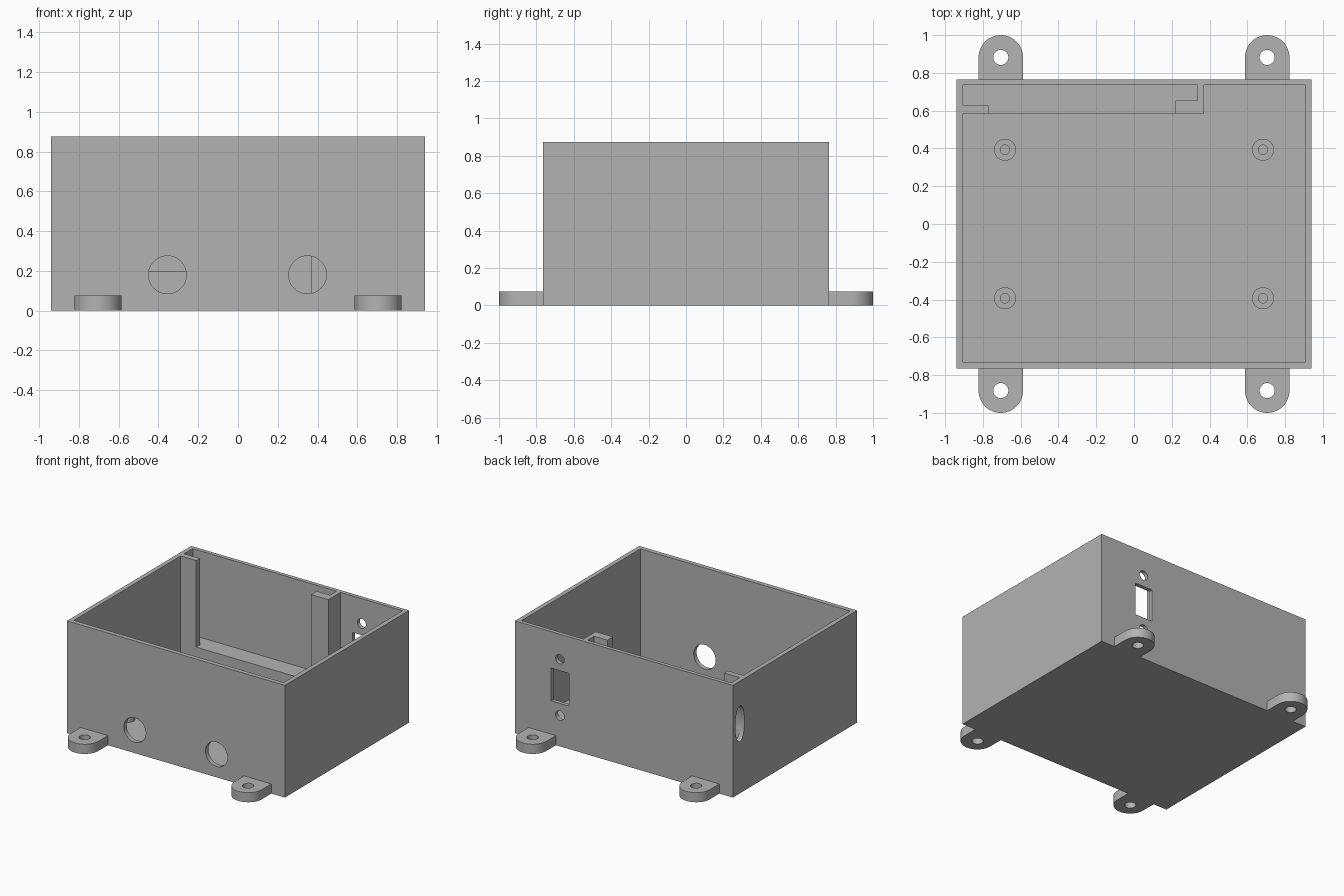
import bpy, bmesh
from math import pi, sin, cos, radians

if "Cube" in bpy.data.objects:
    bpy.data.objects.remove(bpy.data.objects["Cube"], do_unlink=True)

HX, HY, TOP = 0.94, 0.765, 0.875      # outer half sizes and height
IX, IY0, IY1 = 0.905, -0.73, 0.735    # inner wall faces
FLOOR, SILL = 0.035, 0.20

grey = bpy.data.materials.new("plain_grey")
grey.use_nodes = True
grey.diffuse_color = (0.45, 0.45, 0.45, 1)
grey.node_tree.nodes["Principled BSDF"].inputs["Base Color"].default_value = grey.diffuse_color


def prism(name, outline, z0, z1):
    """Extrude a plan outline from z0 to z1."""
    bm = bmesh.new()
    face = bm.faces.new([bm.verts.new((x, y, z0)) for x, y in outline])
    ext = bmesh.ops.extrude_face_region(bm, geom=[face])["geom"]
    for v in ext:
        if isinstance(v, bmesh.types.BMVert):
            v.co.z = z1
    bmesh.ops.recalc_face_normals(bm, faces=bm.faces)
    mesh = bpy.data.meshes.new(name)
    bm.to_mesh(mesh)
    bm.free()
    mesh.materials.append(grey)
    obj = bpy.data.objects.new(name, mesh)
    bpy.context.collection.objects.link(obj)
    return obj


def rect(x0, y0, x1, y1):
    return [(x0, y0), (x1, y0), (x1, y1), (x0, y1)]


def ring(x, y, rx, ry=None, n=48):
    ry = ry or rx
    return [(x + rx * cos(2 * pi * i / n), y + ry * sin(2 * pi * i / n)) for i in range(n)]


def cut(obj, cutter):
    """Subtract a cutter, then discard it."""
    cutter.hide_render = True
    mod = obj.modifiers.new("cut", 'BOOLEAN')
    mod.operation, mod.solver, mod.object = 'DIFFERENCE', 'EXACT', cutter
    bpy.ops.object.select_all(action='DESELECT')
    bpy.context.view_layer.objects.active = obj
    obj.select_set(True)
    bpy.ops.object.modifier_apply(modifier=mod.name)
    bpy.data.objects.remove(cutter, do_unlink=True)


def smooth(obj):
    bpy.ops.object.select_all(action='DESELECT')
    bpy.context.view_layer.objects.active = obj
    obj.select_set(True)
    bpy.ops.object.shade_smooth_by_angle(angle=radians(30))


# Open box with the guide rails and raised sill left standing along the back wall
box = prism("box_body", rect(-HX, -HY, HX, HY), 0, TOP)
main_room = [(-IX, IY0), (IX, IY0), (IX, IY1), (0.37, IY1), (0.37, 0.585), (-IX, 0.585)]
cut(box, prism("room_cutter", main_room, FLOOR, 1))
slot = [(-0.77, 0.5), (0.22, 0.5), (0.22, 0.655), (0.335, 0.655), (0.335, IY1),
        (-IX, IY1), (-IX, 0.63), (-0.77, 0.63)]
cut(box, prism("slot_cutter", slot, SILL, 1))

# Round holes in the front wall (outline y becomes height once tipped up)
def wall_cutter(outline, y, depth=0.06):
    c = prism("wall_cutter", outline, -depth, depth)
    c.rotation_euler.x = pi / 2
    c.location.y = y
    return c

for x in (-0.355, 0.35):
    cut(box, wall_cutter(ring(x, 0.18, 0.095), -0.75))

# Socket opening and its two screw holes in the back wall
cut(box, wall_cutter(rect(0.475, 0.335, 0.63, 0.59), 0.75))
for z in (0.24, 0.68):
    cut(box, wall_cutter(ring(0.552, z, 0.037), 0.75))

# Tall oval opening in the side wall beside the slot
side = prism("side_cutter", ring(0, 0, 0.14, 0.057), -0.06, 0.06)
side.rotation_euler.y = pi / 2
side.location = (-0.92, 0.678, 0.543)
cut(box, side)
smooth(box)

# Mounting lugs with bolt holes
for sx, side_x in ((-1, "right"), (1, "left")):
    for sy, side_y in ((-1, "front"), (1, "back")):
        cx, cy, r = sx * 0.705, sy * 0.882, 0.118
        arc = [(cx + r * cos(pi * i / 24), cy + sy * r * sin(pi * i / 24)) for i in range(25)]
        lug = prism(f"{side_y}_{side_x}_lug",
                    arc + [(cx - r, sy * HY), (cx + r, sy * HY)], 0, 0.075)
        cut(lug, prism("bolt_cutter", ring(cx, cy, 0.04), -0.1, 0.2))
        smooth(lug)

        # Hollow standoff post on the floor
        px, py = sx * 0.683, sy * 0.393
        post = prism(f"{side_y}_{side_x}_post", ring(px, py, 0.058), FLOOR - 0.005, 0.11)
        cut(post, prism("pilot_cutter", ring(px, py, 0.025), FLOOR, 0.2))
        smooth(post)
